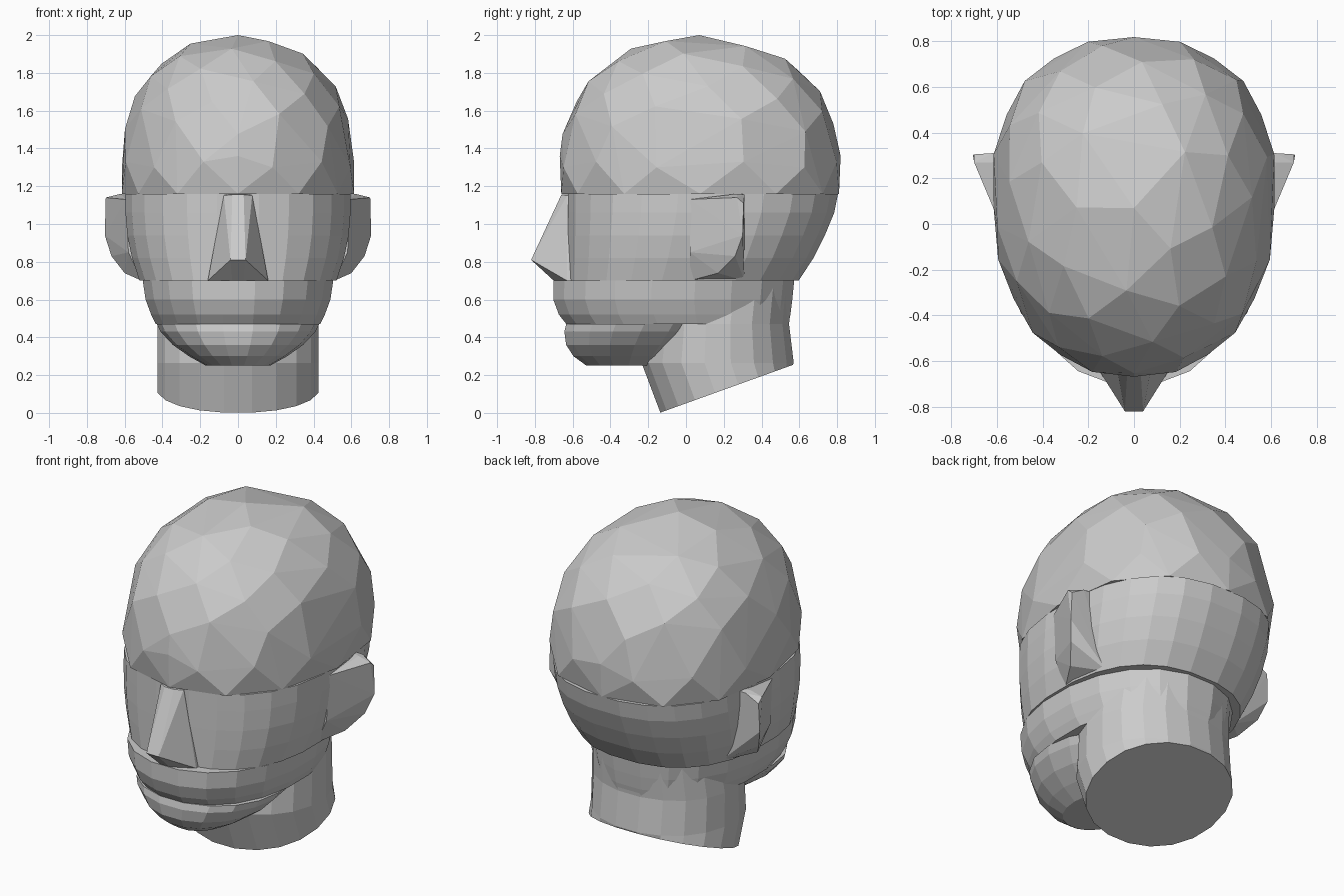
import bpy, bmesh, math

if "Cube" in bpy.data.objects:
    bpy.data.objects.remove(bpy.data.objects["Cube"])


def finish(name, bm):
    bmesh.ops.recalc_face_normals(bm, faces=bm.faces)
    me = bpy.data.meshes.new(name)
    bm.to_mesh(me)
    bm.free()
    ob = bpy.data.objects.new(name, me)
    bpy.context.collection.objects.link(ob)
    return ob


def oval(a, y0, y1, hw, e):
    """Point on a superellipse outline running from y0 (front) to y1 (back)."""
    def p(v):
        return math.copysign(abs(v) ** (2 / e), v)
    return hw * p(math.sin(a)), (y0 + y1) / 2 - (y1 - y0) / 2 * p(math.cos(a))


def loft(name, sections, e=2.2, n=20):
    """Sections: (z function of y, front y, back y, half width)."""
    bm = bmesh.new()
    rings = []
    for z, y0, y1, hw in sections:
        ring = []
        for i in range(n):
            x, y = oval(2 * math.pi * (i + 0.5) / n, y0, y1, hw, e)
            ring.append(bm.verts.new((x, y, z(y) if callable(z) else z)))
        rings.append(ring)
    for a, b in zip(rings, rings[1:]):
        for i in range(n):
            j = (i + 1) % n
            bm.faces.new((a[i], a[j], b[j], b[i]))
    bm.faces.new(rings[0])
    bm.faces.new(rings[-1])
    return finish(name, bm)


def hull(name, points):
    bm = bmesh.new()
    vs = [bm.verts.new(p) for p in points]
    r = bmesh.ops.convex_hull(bm, input=vs)
    junk = {g for g in r["geom_interior"] + r["geom_unused"]
            if isinstance(g, bmesh.types.BMVert)}
    bmesh.ops.delete(bm, geom=list(junk), context='VERTS')
    bmesh.ops.dissolve_limit(bm, angle_limit=0.01, verts=bm.verts, edges=bm.edges)
    return finish(name, bm)


# cranium: faceted egg-shaped dome made of spread points
def dome(a, z):
    f = (1 - (abs(z - 1.3) / 0.7) ** 2.2) ** (1 / 2.2)
    x, y = oval(a, -0.67, 0.82, 0.62, 2.3)
    return x * f * (1 + 0.07 * y), 0.075 + (y - 0.075) * f, z


pts = [(0, 0.07, 2.0)]
for k in range(12):
    pts.append(dome(2 * math.pi * k / 12, 1.16))
    pts.append(dome(2 * math.pi * (k + 0.5) / 12, 1.30 + 0.03 * (k % 2)))
pts += [dome(0, 1.36), dome(math.pi, 1.36)]
N = 38
for k in range(N):
    pts.append(dome(k * 2.39996, 1.47 + 0.505 * (k + 0.5) / N))
hull("cranium", pts)

# middle face and back of skull
loft("face_band", [(1.16, -0.63, 0.81, 0.60), (1.06, -0.63, 0.79, 0.60),
                   (0.94, -0.63, 0.74, 0.59), (0.82, -0.63, 0.68, 0.565),
                   (0.70, -0.63, 0.60, 0.525)], 2.4, 24)

# muzzle with upper lip
loft("upper_lip_band", [(0.70, -0.71, 0.58, 0.51), (0.60, -0.71, 0.57, 0.495),
                        (0.52, -0.68, 0.56, 0.465), (0.47, -0.64, 0.55, 0.44)], 2.15)

# lower jaw and chin
loft("jaw", [(0.47, -0.64, 0.20, 0.43), (0.43, -0.65, 0.17, 0.41),
             (0.36, -0.64, 0.10, 0.345), (0.30, -0.60, 0.02, 0.26),
             (0.25, -0.53, -0.08, 0.17)], 2.1, 18)

# neck with slanted cut
loft("neck", [(0.70, -0.18, 0.57, 0.41), (0.47, -0.21, 0.55, 0.43),
              (0.265, -0.24, 0.575, 0.43),
              (lambda y: (y + 0.14) * 0.36, -0.14, 0.57, 0.43)], 2.1)

# nose
hull("nose", [(s * x, y, z) for s in (-1, 1) for x, y, z in (
    (0.075, -0.6, 1.16), (0.075, -0.63, 1.15), (0.03, -0.66, 1.155), (0.04, -0.82, 0.81),
    (0.16, -0.63, 0.70), (0.16, -0.58, 0.70), (0.03, -0.70, 0.70))])

# ears: flared wedges with a flat back
for side, s in (("left", 1), ("right", -1)):
    hull(side + "_ear", [(s * x, y, z) for x, y, z in (
        (0.595, 0.02, 1.13), (0.58, 0.02, 0.85), (0.51, 0.02, 0.70),
        (0.62, 0.27, 1.16), (0.70, 0.27, 1.14), (0.705, 0.30, 0.94),
        (0.67, 0.26, 0.83), (0.60, 0.17, 0.74), (0.70, 0.305, 1.11),
        (0.50, 0.31, 1.16), (0.62, 0.31, 1.155), (0.45, 0.31, 0.70))])
